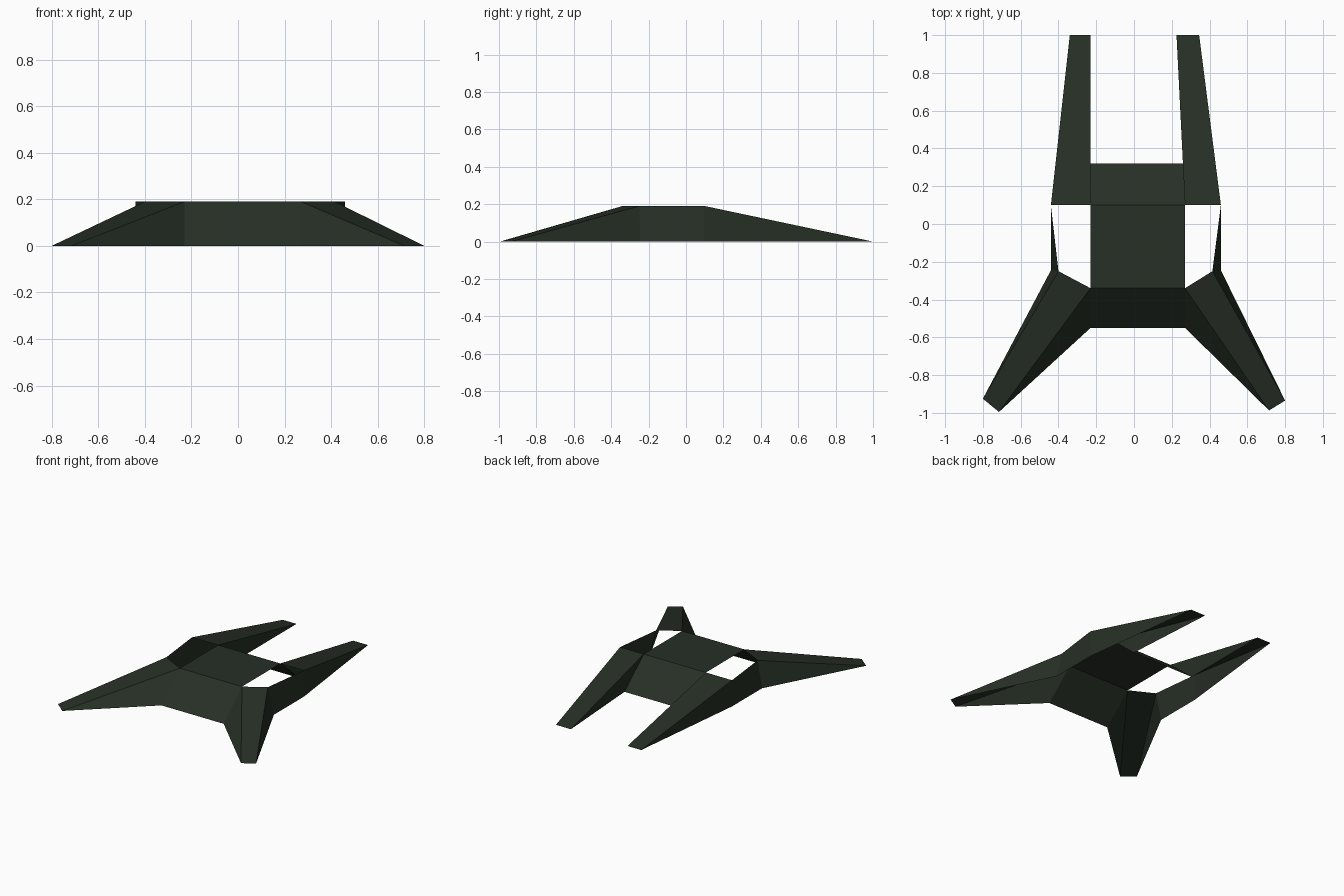
import bpy

if "Cube" in bpy.data.objects:
    bpy.data.objects.remove(bpy.data.objects["Cube"])

TOP = 0.19
hull_green = bpy.data.materials.new("dark hull green")
hull_green.diffuse_color = (0.020, 0.029, 0.019, 1)
hull_green.use_nodes = True
hull_green.node_tree.nodes["Principled BSDF"].inputs["Base Color"].default_value = hull_green.diffuse_color


def shell(name, faces, flip=False):
    """Open flat-faced shell from point loops; shared corners are welded."""
    verts, polys = [], []
    for loop in faces:
        for p in loop:
            if p not in verts:
                verts.append(p)
        ids = [verts.index(p) for p in loop]
        polys.append(ids[::-1] if flip else ids)
    mesh = bpy.data.meshes.new(name)
    mesh.from_pydata(verts, [], polys)
    mesh.materials.append(hull_green)
    ob = bpy.data.objects.new(name, mesh)
    bpy.context.collection.objects.link(ob)


# Central body: front slope, flat roof and rear slope swept along y
XL, XR = -0.23, 0.27
profile = [(-0.55, 0), (-0.34, TOP), (0.10, TOP), (0.32, 0)]
shell("body", [[(XL, y0, z0), (XR, y0, z0), (XR, y1, z1), (XL, y1, z1)]
               for (y0, z0), (y1, z1) in zip(profile, profile[1:])])

# Limbs and outer walls for each side (the right side is slightly wider)
# s, body edge, outer wall, shoulder, front tip outer, front tip inner, rear tip inner, rear tip outer
sides = {
    "left": (-1, 0.23, 0.44, 0.40, (0.80, -0.925), (0.715, -0.995), 0.23, 0.34),
    "right": (1, 0.27, 0.46, 0.415, (0.80, -0.935), (0.715, -0.987), 0.225, 0.345),
}
for side, (s, xin, xout, xsh, tip_o, tip_i, rear_i, rear_o) in sides.items():
    flip = s < 0
    hip = (s * xin, -0.34, TOP)
    toe = (s * xin, -0.55, 0)
    shoulder = (s * xsh, -0.25, TOP)
    wall_front = (s * xout, -0.245, 0)
    wall_back = (s * xout, 0.10, 0)
    wall_top = (s * xout, 0.10, TOP)
    fo, fi = (s * tip_o[0], tip_o[1], 0), (s * tip_i[0], tip_i[1], 0)

    # Front leg: sloped top, inner side and outer side
    shell(side + "_front_leg", [[hip, fi, fo, shoulder],
                                [hip, toe, fi],
                                [shoulder, fo, wall_front]], flip)

    # Outer wall beside the open gap
    shell(side + "_wall", [[wall_front, wall_back, wall_top, shoulder]], flip)

    # Rear prong: sloped top, inner side and outer side
    root = (s * xin, 0.10, TOP)
    foot = (s * xin, 0.32, 0)
    ri, ro = (s * rear_i, 1.0, 0), (s * rear_o, 1.0, 0)
    shell(side + "_rear_prong", [[root, wall_top, ro, ri],
                                 [root, ri, foot],
                                 [wall_top, wall_back, ro]], flip)
